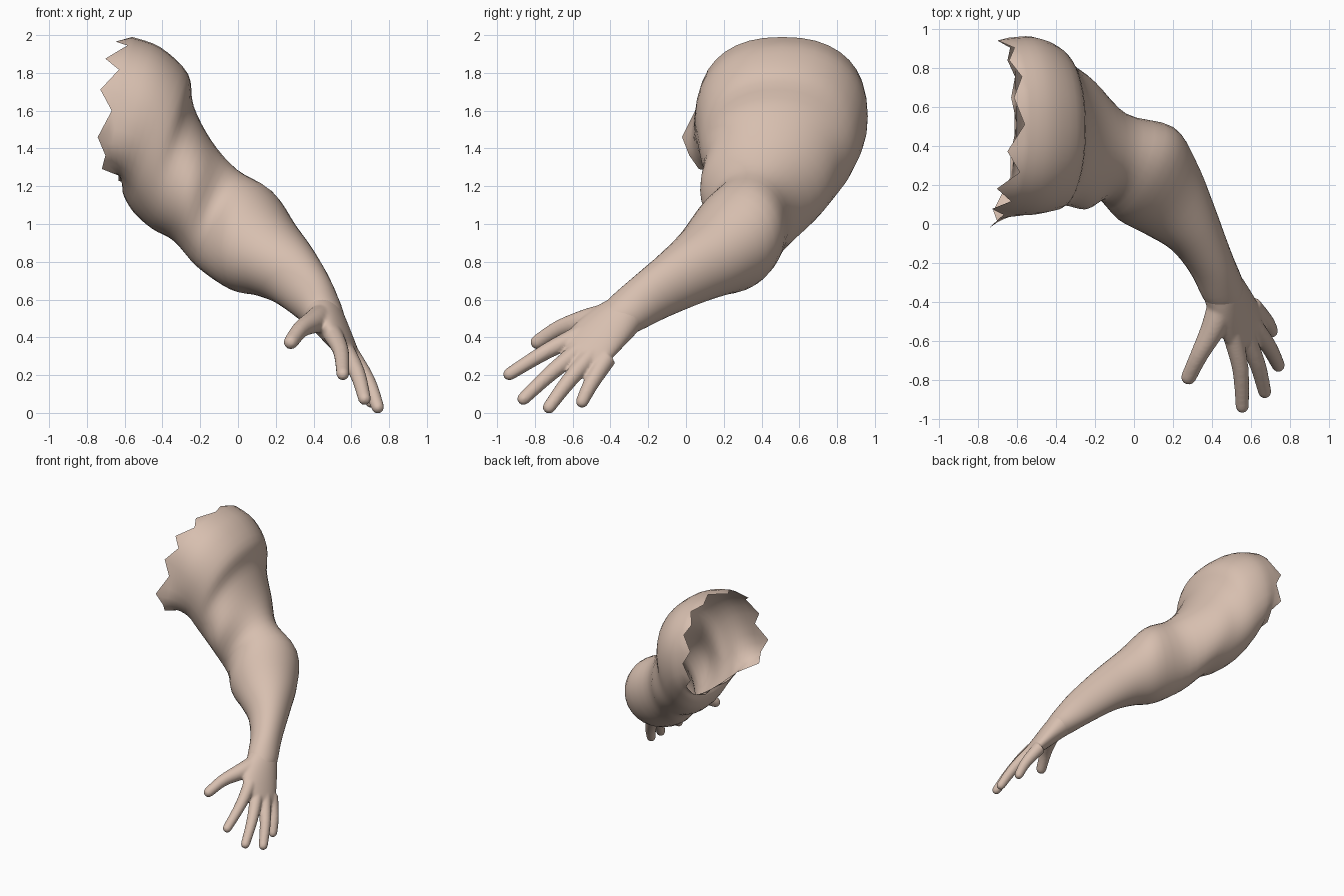
import bpy, bmesh, math
from mathutils import Vector

if "Cube" in bpy.data.objects:
    bpy.data.objects.remove(bpy.data.objects["Cube"])

skin = bpy.data.materials.new("skin")
skin.diffuse_color = (0.68, 0.52, 0.43, 1)
skin.use_nodes = True
skin.node_tree.nodes["Principled BSDF"].inputs["Base Color"].default_value = skin.diffuse_color
SEGS = 36


def finish(bm, name):
    bmesh.ops.recalc_face_normals(bm, faces=bm.faces)
    me = bpy.data.meshes.new(name)
    bm.to_mesh(me)
    bm.free()
    ob = bpy.data.objects.new(name, me)
    bpy.context.collection.objects.link(ob)
    me.materials.append(skin)
    for p in me.polygons:
        p.use_smooth = True
    return ob


def smooth_rows(rows, steps):
    """Catmull-Rom interpolation of whole rows of numbers."""
    out = []
    for i in range(len(rows) - 1):
        quad = [rows[max(i - 1, 0)], rows[i], rows[i + 1], rows[min(i + 2, len(rows) - 1)]]
        for s in range(steps):
            t = s / steps
            out.append([0.5 * (2 * b + (c - a) * t + (2 * a - 5 * b + 4 * c - d) * t * t
                               + (3 * b - a - 3 * c + d) * t ** 3) for a, b, c, d in zip(*quad)])
    return out + [list(rows[-1])]


def boxy(x, p):
    return math.copysign(abs(x) ** p, x)


def loft(bm, rings, caps, power=lambda i: 1):
    """Skin a list of (centre, u, v) ellipses; power below 1 squares them off."""
    loops = []
    for i, (c, u, v) in enumerate(rings):
        p = power(i)
        angles = [2 * math.pi * k / SEGS for k in range(SEGS)]
        loops.append([bm.verts.new(c + u * boxy(math.cos(a), p) + v * boxy(math.sin(a), p)) for a in angles])
    for a, b in zip(loops, loops[1:]):
        for k in range(SEGS):
            j = (k + 1) % SEGS
            bm.faces.new((a[k], a[j], b[j], b[k]))
    if caps:
        bm.faces.new(loops[0][::-1])
        bm.faces.new(loops[-1])
    return loops


# Arm: open tube from shoulder to wrist; centre xyz, sideways xy, upward xyz
arm_rows = [
    (-.58, .51, 1.605, .01, .445, .02, 0, .385),
    (-.51, .505, 1.55, 0, .455, .10, 0, .385),
    (-.41, .49, 1.43, 0, .42, .145, 0, .365),
    (-.345, .46, 1.30, .01, .365, .11, 0, .325),
    (-.24, .41, 1.175, .01, .335, .10, 0, .265),
    (-.11, .345, 1.03, .05, .225, .10, 0, .26),
    (.06, .26, .92, .13, .24, .08, 0, .27),
    (.185, .14, .82, .12, .195, .07, -.03, .20),
    (.29, 0, .73, .10, .13, .07, -.06, .15),
    (.385, -.18, .62, .10, .065, .05, -.07, .115),
    (.45, -.32, .525, .10, .05, .02, -.07, .09),
    (.475, -.375, .485, .085, .04, .015, -.06, .075),
]
bm = bmesh.new()
loops = loft(bm, [(Vector(r[:3]), Vector((r[3], r[4], 0)), Vector(r[5:]))
                  for r in smooth_rows(arm_rows, 4)], False,
             lambda i: 0.86 + 0.14 * min(1, i / 16))

# Rim reaches further inward at the chest and back, with a flap low on the chest
for i, loop in enumerate(loops[:6]):
    fade = (1 - i / 6) ** 1.5
    for k, v in enumerate(loop):
        deg = 360 * k / SEGS
        c = math.cos(math.radians(deg))
        flap = math.exp(-((deg - 212) / 24) ** 2)
        v.co += Vector((-.07 * c * c, 0, 0)) * fade + Vector((-.05, -.10, -.03)) * flap * fade

# Torn shoulder edge: one ragged triangle on every three rim edges
rim = loops[0]
for k in range(0, SEGS, 3):
    q = [rim[(k + i) % SEGS] for i in range(4)]
    length = 0.07 + 0.025 * math.sin(k * 1.7)
    if 210 < k * 10 < 320:
        length *= 0.3
    tip = (q[1].co + q[2].co) / 2 + Vector((-length, 0, -0.15 * length))
    if 180 <= k * 10 <= 210:
        tip.y -= 0.04
    t = bm.verts.new(tip)
    for a, b in zip(q, q[1:]):
        bm.faces.new((a, b, t))
finish(bm, "arm")

# Palm: flattened loft; w runs across the knuckles, n out of the back of the hand
bm = bmesh.new()
w = Vector((.49, .69, -.53)).normalized()
n = Vector((.776, -.074, .62)).normalized()
palm_rows = [
    (.405, -.225, .595, .095, .08),
    (.45, -.32, .525, .118, .098),
    (.495, -.41, .455, .142, .083),
    (.55, -.505, .365, .15, .06),
    (.585, -.56, .315, .13, .043),
    (.60, -.58, .295, .09, .02),
]
loft(bm, [(Vector(r[:3]), w * r[3], n * r[4]) for r in smooth_rows(palm_rows, 4)], True)


def digit(points, radii):
    """Round-ended tapered finger along a path."""
    rows = smooth_rows([(*p, r) for p, r in zip(points, radii)], 4)
    path = [Vector(r[:3]) for r in rows]
    end = (path[-1] - path[-2]).normalized()
    rad = [r[3] for r in rows]
    last, r0 = path[-1], rad[-1]
    for a in (30, 55, 75):
        path.append(last + end * r0 * math.sin(math.radians(a)))
        rad.append(r0 * math.cos(math.radians(a)))
    rings = []
    for i, p in enumerate(path):
        t = (path[min(i + 1, len(path) - 1)] - path[max(i - 1, 0)]).normalized()
        u = (w - t * w.dot(t)).normalized()
        rings.append((p, u * rad[i], t.cross(u) * rad[i]))
    loft(bm, rings, True)


# Four fingers: root, middle joint, tip
fingers = [
    ((.50, -.55, .42), (.545, -.74, .325), (.555, -.935, .205)),
    ((.55, -.53, .36), (.63, -.71, .215), (.67, -.86, .075)),
    ((.58, -.48, .33), (.685, -.62, .17), (.74, -.725, .03)),
    ((.60, -.42, .29), (.675, -.50, .16), (.705, -.55, .06)),
]
for f in fingers:
    digit(f, (.052, .042, .034))

# Thumb
digit(((.445, -.42, .51), (.405, -.535, .485), (.335, -.67, .445), (.28, -.785, .375)),
      (.07, .062, .046, .039))

# Fuse palm and fingers into one soft skin
hand = finish(bm, "hand")
rm = hand.modifiers.new("fuse", 'REMESH')
rm.mode = 'VOXEL'
rm.voxel_size = 0.009
rm.use_smooth_shade = True
sm = hand.modifiers.new("soften", 'SMOOTH')
sm.factor = 0.5
sm.iterations = 6
